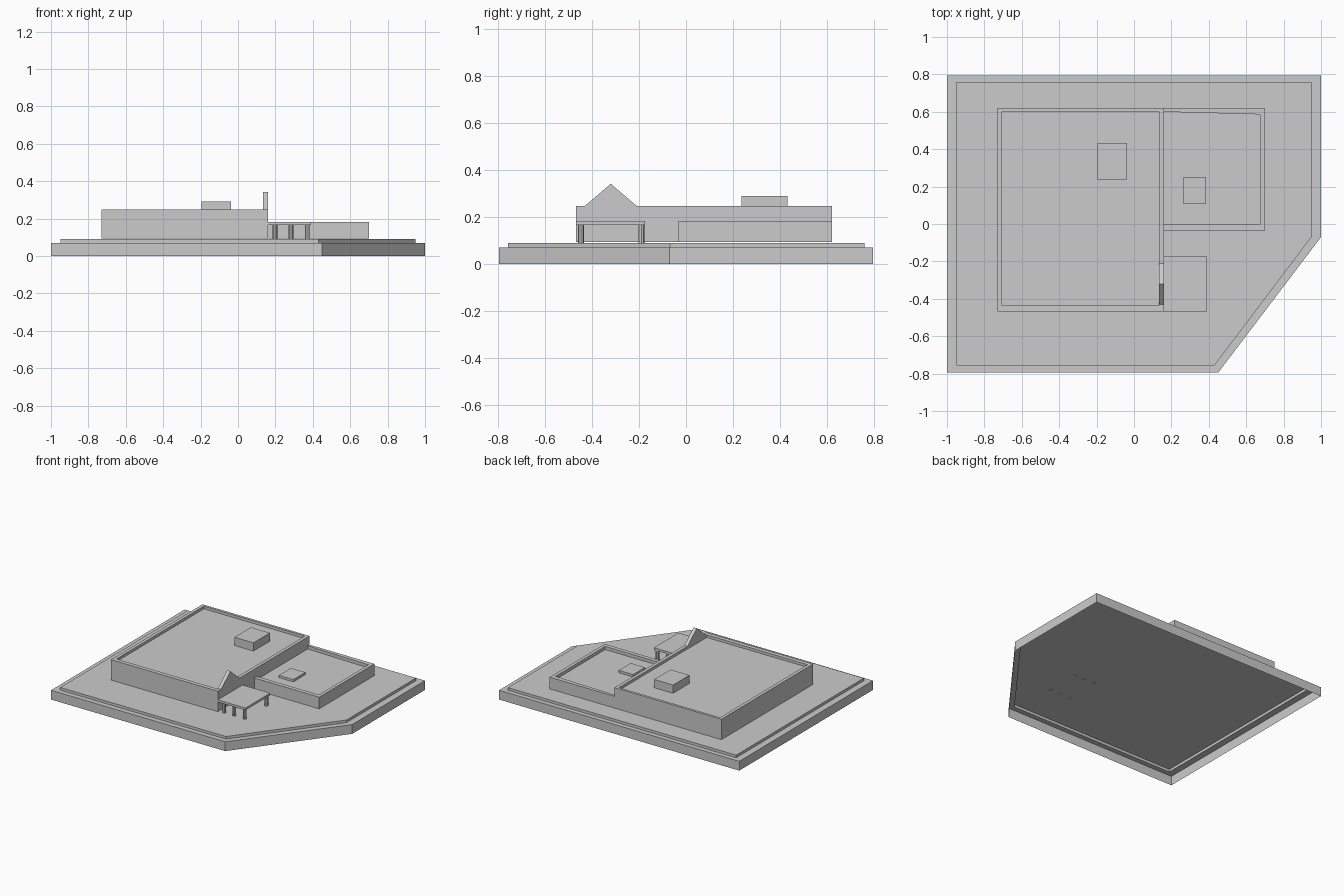
import bpy, bmesh, math

if "Cube" in bpy.data.objects:
    bpy.data.objects.remove(bpy.data.objects["Cube"])


def link(name, bm):
    bmesh.ops.recalc_face_normals(bm, faces=bm.faces)
    me = bpy.data.meshes.new(name)
    bm.to_mesh(me)
    bm.free()
    ob = bpy.data.objects.new(name, me)
    bpy.context.collection.objects.link(ob)
    return ob


def rings(name, levels, bottom=False):
    """Stack (outline, z) rings, bridge them and cap the last one."""
    bm = bmesh.new()
    loops = [[bm.verts.new((x, y, z)) for x, y in pts] for pts, z in levels]
    n = len(loops[0])
    for a, b in zip(loops, loops[1:]):
        for i in range(n):
            j = (i + 1) % n
            bm.faces.new((a[i], a[j], b[j], b[i]))
    bm.faces.new(loops[-1])
    if bottom:
        bm.faces.new(loops[0][::-1])
    return link(name, bm)


def rect(x0, x1, y0, y1):
    return [(x0, y0), (x1, y0), (x1, y1), (x0, y1)]


def box(name, r, z0, z1):
    return rings(name, [(rect(*r), z0), (rect(*r), z1)], True)


# Plot: open-bottomed skirt with a raised terrace
plot = [(-1, -.795), (.45, -.795), (1, -.07), (1, .795), (-1, .795)]
terrace = [(-.95, -.757), (.43, -.757), (.95, -.068), (.95, .76), (-.95, .76)]
rings("plot_base", [(plot, 0), (plot, .07), (terrace, .07), (terrace, .09)])

# Main hall with sunken roof behind a parapet
hall, hall_in = rect(-.73, .16, -.468, .621), rect(-.705, .135, -.437, .602)
rings("main_hall", [(hall, .094), (hall, .248), (hall_in, .248), (hall_in, .228)], True)

# Lower side wing, its parapet running into the hall wall
wing = rect(.15, .70, -.034, .621)
wing_in = [(.155, -.003), (.675, -.003), (.675, .586), (.155, .6)]
rings("side_wing", [(wing, .094), (wing, .182), (wing_in, .182), (wing_in, .158)], True)

# Roof units
box("hall_roof_unit", (-.195, -.037, .237, .432), .226, .29)
box("wing_roof_unit", (.265, .385, .108, .25), .156, .176)

# Gable above the entrance
bm = bmesh.new()
prof = [(-.43, .228), (-.43, .248), (-.32, .342), (-.21, .248), (-.21, .228)]
face = bm.faces.new([bm.verts.new((.134, y, z)) for y, z in prof])
ext = bmesh.ops.extrude_face_region(bm, geom=[face], use_keep_orig=True)
bmesh.ops.translate(bm, vec=(.0265, 0, 0),
                    verts=[v for v in ext["geom"] if isinstance(v, bmesh.types.BMVert)])
link("entrance_gable", bm)

# Entrance canopy on two rows of posts
box("canopy", (.16, .39, -.468, -.174), .166, .183)
for i, x in enumerate((.198, .283, .37)):
    for j, y in enumerate((-.447, -.19)):
        c = [(x + .0125 * math.cos(k * math.pi / 4), y + .0125 * math.sin(k * math.pi / 4))
             for k in range(8)]
        rings(f"canopy_post_{i}_{j}", [(c, .086), (c, .168)], True)
